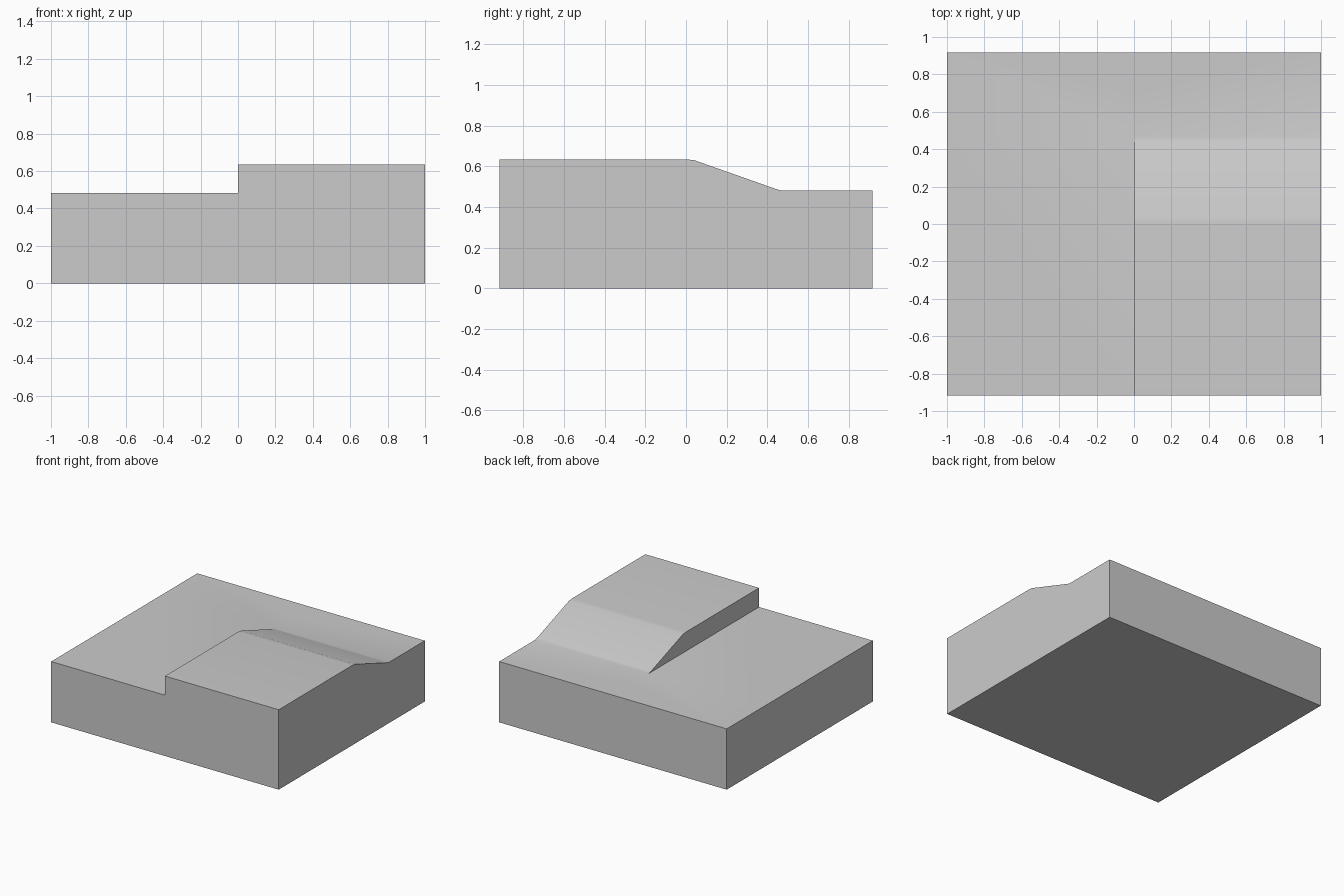
import bpy, bmesh

if "Cube" in bpy.data.objects:
    bpy.data.objects.remove(bpy.data.objects["Cube"])

HALF_Y = 0.917   # half depth of the tile
LOW = 0.483      # floor height
HIGH = 0.635     # raised platform height


def prism(name, profile, x0, x1):
    """Extrude a (y, z) profile along x."""
    bm = bmesh.new()
    face = bm.faces.new([bm.verts.new((x0, y, z)) for y, z in profile])
    ext = bmesh.ops.extrude_face_region(bm, geom=[face])
    moved = [v for v in ext["geom"] if isinstance(v, bmesh.types.BMVert)]
    bmesh.ops.translate(bm, verts=moved, vec=(x1 - x0, 0, 0))
    bmesh.ops.recalc_face_normals(bm, faces=bm.faces)
    mesh = bpy.data.meshes.new(name)
    bm.to_mesh(mesh)
    bm.free()
    obj = bpy.data.objects.new(name, mesh)
    bpy.context.collection.objects.link(obj)
    return obj


def cut(target, cutter):
    cutter.hide_render = True
    cutter.display_type = 'WIRE'
    mod = target.modifiers.new(cutter.name, 'BOOLEAN')
    mod.operation = 'DIFFERENCE'
    mod.solver = 'EXACT'
    mod.object = cutter


# Ground tile with a raised platform that slopes down to the back floor,
# softened slightly at the top and foot of the ramp
tile = prism("ramp_tile", [
    (-HALF_Y, 0), (HALF_Y, 0), (HALF_Y, LOW),
    (0.465, LOW), (0.44, 0.490),
    (0.04, 0.631), (0.0, HIGH), (-HALF_Y, HIGH)], -1, 1)

# Cutter lowering the left half to floor level, leaving the vertical step
lower_half = prism("lower_half_cutter", [
    (-1.2, LOW), (1.2, LOW), (1.2, 1), (-1.2, 1)], -1.2, 0)
cut(tile, lower_half)

# Smooth the ramp transitions while keeping hard edges
bpy.context.view_layer.objects.active = tile
tile.select_set(True)
bpy.ops.object.modifier_apply(modifier=lower_half.name)
bpy.data.objects.remove(lower_half)
bpy.ops.object.shade_smooth_by_angle(angle=0.3)
